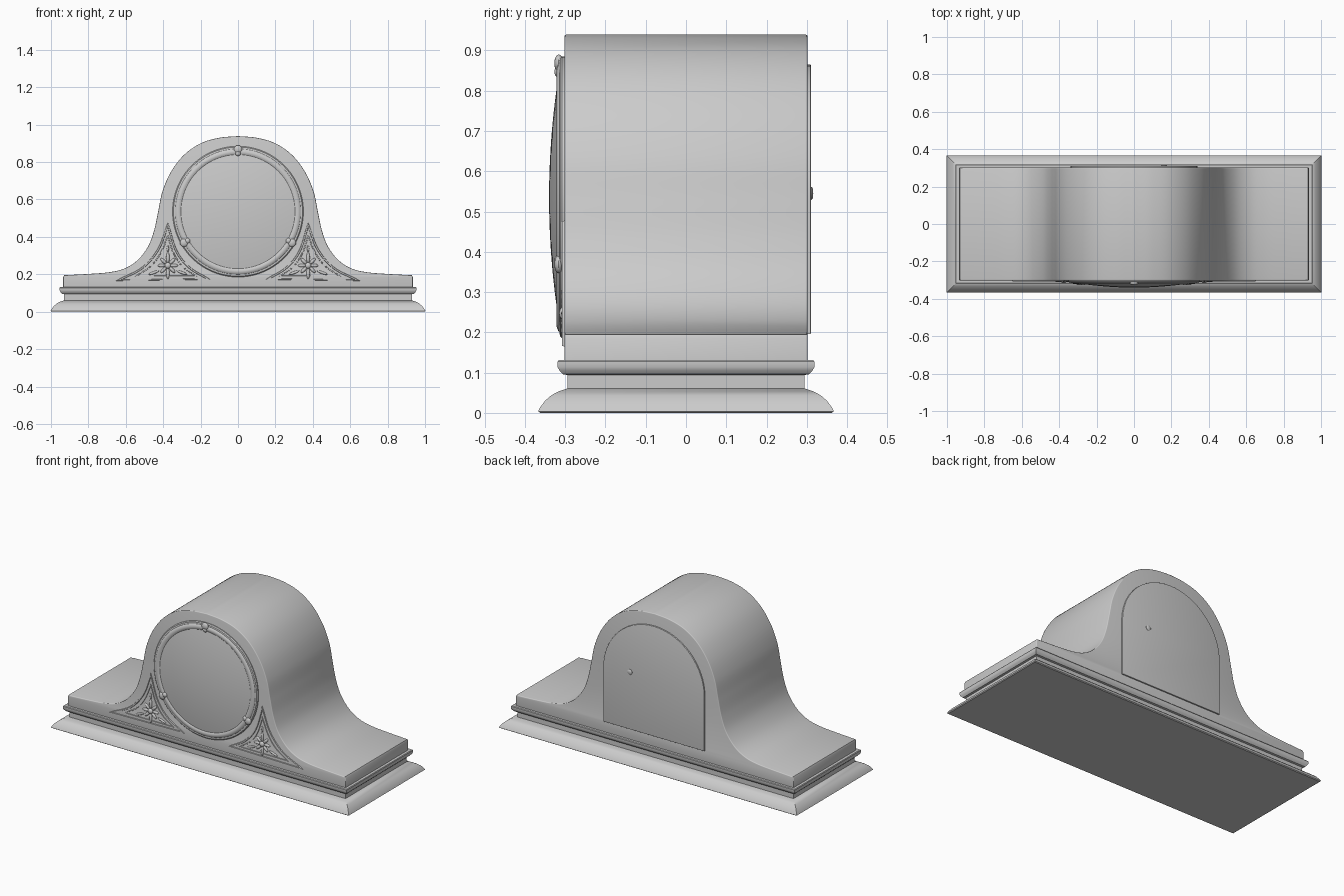
import bpy, bmesh, math
from mathutils import Vector, Matrix

if "Cube" in bpy.data.objects:
    bpy.data.objects.remove(bpy.data.objects["Cube"])

grey = bpy.data.materials.new("plain grey")
grey.diffuse_color = (0.6, 0.6, 0.6, 1)
grey.use_nodes = True
grey.node_tree.nodes["Principled BSDF"].inputs["Base Color"].default_value = grey.diffuse_color
DIAL = Vector((0, 0, 0.535))


def finish(name, bm, angle=35):
    bmesh.ops.recalc_face_normals(bm, faces=bm.faces)
    me = bpy.data.meshes.new(name)
    bm.to_mesh(me)
    bm.free()
    me.materials.append(grey)
    ob = bpy.data.objects.new(name, me)
    bpy.context.collection.objects.link(ob)
    bpy.ops.object.select_all(action='DESELECT')
    bpy.context.view_layer.objects.active = ob
    ob.select_set(True)
    bpy.ops.object.shade_smooth_by_angle(angle=math.radians(angle))
    return ob


def smooth_path(pts, n=8):
    """Catmull-Rom curve through 2D points."""
    p = [Vector(q) for q in pts]
    p = [2 * p[0] - p[1]] + p + [2 * p[-1] - p[-2]]
    out = []
    for i in range(1, len(p) - 2):
        a, b, c, d = p[i - 1:i + 3]
        for k in range(n):
            t = k / n
            out.append(0.5 * (2 * b + (c - a) * t + (2 * a - 5 * b + 4 * c - d) * t * t
                              + (3 * b - a - 3 * c + d) * t ** 3))
    return out + [p[-2]]


def slab(name, outline, y0, y1, bevel):
    """Extrude an x-z outline along y and round its front and back rims."""
    bm = bmesh.new()
    face = bm.faces.new([bm.verts.new((x, y0, z)) for x, z in outline])
    new = bmesh.ops.extrude_face_region(bm, geom=[face])["geom"]
    bmesh.ops.translate(bm, verts=[v for v in new if isinstance(v, bmesh.types.BMVert)],
                        vec=(0, y1 - y0, 0))
    rims = [e for e in bm.edges if abs(e.verts[0].co.y - e.verts[1].co.y) < 1e-5]
    bmesh.ops.bevel(bm, geom=rims, offset=bevel, segments=3, profile=0.5, affect='EDGES')
    return finish(name, bm)


def moulding(name, profile):
    """Rectangular mitred rings; profile is (half depth, height)."""
    bm = bmesh.new()
    rings = []
    for d, z in profile:
        w = d + 0.635
        rings.append([bm.verts.new(c) for c in ((-w, -d, z), (w, -d, z), (w, d, z), (-w, d, z))])
    for a, b in zip(rings, rings[1:]):
        for i in range(4):
            j = (i + 1) % 4
            bm.faces.new((a[i], a[j], b[j], b[i]))
    bm.faces.new(rings[0])
    bm.faces.new(rings[-1])
    return finish(name, bm)


def lathe(name, profile, centre, steps=96):
    """Revolve (radius, y) about an axis along y."""
    bm = bmesh.new()
    vs = [bm.verts.new((r, y, 0)) for r, y in profile]
    es = [bm.edges.new(p) for p in zip(vs, vs[1:])]
    bmesh.ops.spin(bm, geom=vs + es, cent=(0, 0, 0), axis=(0, 1, 0),
                   angle=2 * math.pi, steps=steps)
    bmesh.ops.remove_doubles(bm, verts=bm.verts, dist=1e-5)
    bmesh.ops.translate(bm, verts=bm.verts, vec=centre)
    return finish(name, bm)


def bead(bm, centre, size, turn=0):
    """Ellipsoid, turned in the x-z plane."""
    m = (Matrix.Translation(centre) @ Matrix.Rotation(turn, 4, 'Y')
         @ Matrix.Diagonal((*size, 1)))
    bmesh.ops.create_uvsphere(bm, u_segments=16, v_segments=10, radius=1, matrix=m)


def rail(name, pts, width, y_back, y_front):
    """Closed raised strip with a ridged section, mitred at the corners."""
    bm = bmesh.new()
    n = len(pts)
    rings = []
    for i, p in enumerate(pts):
        a = (p - pts[i - 1]).normalized()
        b = (pts[(i + 1) % n] - p).normalized()
        na, nb = Vector((-a.y, a.x)), Vector((-b.y, b.x))
        m = (na + nb).normalized()
        m = m * min(1 / max(m.dot(na), 0.2), 2.5)
        rings.append([bm.verts.new((p.x + m.x * s * width, y, p.y + m.y * s * width))
                      for s, y in ((-1, y_back), (-0.6, y_front), (0.6, y_front), (1, y_back))])
    for i in range(n):
        a, b = rings[i], rings[(i + 1) % n]
        for k in range(4):
            j = (k + 1) % 4
            bm.faces.new((a[k], a[j], b[j], b[k]))
    return finish(name, bm)


# Base: flared plinth with rounded shoulder, neck and projecting moulding
moulding("plinth", [(0.362, 0), (0.367, 0.004), (0.362, 0.014), (0.35, 0.03), (0.334, 0.044),
                    (0.315, 0.054), (0.296, 0.06), (0.294, 0.06), (0.294, 0.1)])
moulding("waist_moulding", [(0.294, 0.094), (0.306, 0.096), (0.314, 0.105), (0.319, 0.114),
                            (0.319, 0.127), (0.316, 0.131), (0.3, 0.131)])

# Case: humped outline
half = smooth_path([(0.93, 0.195), (0.8, 0.202), (0.69, 0.211), (0.61, 0.23), (0.54, 0.273),
                    (0.483, 0.345), (0.45, 0.43), (0.428, 0.53), (0.405, 0.64), (0.36, 0.745),
                    (0.29, 0.837), (0.2, 0.9), (0.1, 0.93), (0, 0.939)])
right = [(0.935, 0.12), (0.935, 0.185)] + [(p.x, p.y) for p in half]
outline = right + [(-x, z) for x, z in reversed(right[:-1])]
slab("case", outline, -0.302, 0.302, 0.005)

# Dial: rounded bezel ring and domed glass
lathe("bezel", [(0.35, -0.298), (0.35, -0.308), (0.345, -0.313), (0.335, -0.314), (0.332, -0.317),
                (0.322, -0.321), (0.312, -0.32), (0.305, -0.316), (0.303, -0.298)], DIAL)
lathe("glass", [(0.306, -0.3)] + [(0.306 * math.cos(t), -0.316 - 0.024 * math.sin(t) ** 2)
      for t in [math.pi / 2 * k / 12 for k in range(13)]], DIAL)

# Three clips holding the glass
bm = bmesh.new()
for deg in (90, 210, 330):
    a = math.radians(deg)
    for r, s in ((0.333, 0.022), (0.312, 0.015)):
        bead(bm, (r * math.cos(a), -0.316, DIAL.z + r * math.sin(a)), (s, 0.011, s))
finish("bezel_clips", bm)

# Corner ornaments: curved triangular frames with a flower
apex_y = 0.465
outer = (smooth_path([(0.16, 0.175), (0.26, 0.236), (0.33, 0.325), (0.375, apex_y)], 6)
         + smooth_path([(0.375, apex_y), (0.425, 0.335), (0.51, 0.235), (0.64, 0.168)], 6)[1:])
inner = (smooth_path([(0.225, 0.19), (0.295, 0.24), (0.343, 0.31), (0.375, 0.405)], 6)
         + smooth_path([(0.375, 0.405), (0.413, 0.315), (0.465, 0.245), (0.545, 0.19)], 6)[1:])
for side, s in (("right", 1), ("left", -1)):
    for label, path, w, depth in (("outer", outer, 0.006, -0.308), ("inner", inner, 0.004, -0.306)):
        rail(f"{label}_frame_{side}", [Vector((p.x * s, p.y)) for p in path], w, -0.298, depth)
    bm = bmesh.new()
    cx, cz = 0.375 * s, 0.247
    for k in range(8):
        a = math.pi * k / 4
        length = 0.03 if k in (2, 6) else 0.021
        r = length + 0.012
        bead(bm, (cx + r * math.cos(a), -0.302, cz + r * math.sin(a)), (length, 0.008, 0.009), -a)
    bead(bm, (cx, -0.304, cz), (0.016, 0.011, 0.016))
    bead(bm, (cx, -0.302, cz + 0.09), (0.006, 0.006, 0.018))
    for d in (-1, 1):
        bead(bm, (cx + d * 0.075, -0.302, cz - 0.038), (0.03, 0.006, 0.007), d * 0.35)
    finish(f"flower_{side}", bm)

# Back: arched door with a small knob
arch = [(-0.34, 0.196), (0.34, 0.196)] + [
    (0.34 * math.cos(math.pi * k / 40), 0.525 + 0.34 * math.sin(math.pi * k / 40)) for k in range(41)]
slab("back_door", arch, 0.29, 0.31, 0.002)
lathe("door_knob", [(0, 0.3), (0.016, 0.3), (0.016, 0.312), (0.012, 0.315), (0, 0.316)],
      Vector((0.16, 0, 0.545)), 20)
